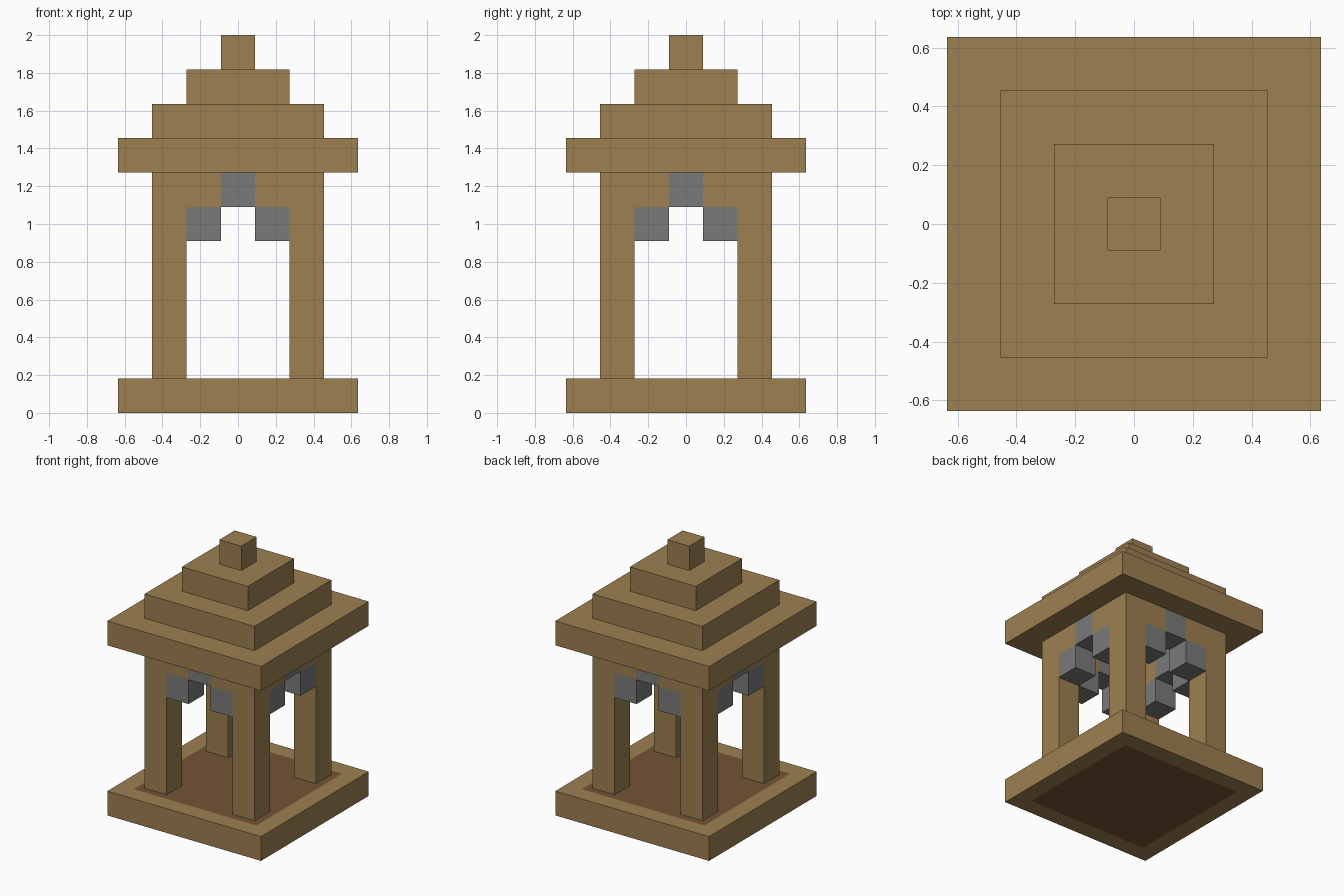
import bpy, bmesh
from mathutils import Matrix, Vector

cube = bpy.data.objects.get("Cube")
if cube:
    bpy.data.objects.remove(cube, do_unlink=True)

U = 2 / 11  # one block


def material(name, r, g, b):
    m = bpy.data.materials.new(name)
    m.use_nodes = True
    m.diffuse_color = (r, g, b, 1)
    m.node_tree.nodes["Principled BSDF"].inputs["Base Color"].default_value = (r, g, b, 1)
    return m


wood = material("light_wood", 0.337, 0.216, 0.083)
floor_wood = material("dark_wood", 0.168, 0.091, 0.034)
stone = material("grey_stone", 0.195, 0.195, 0.195)


def add_box(bm, center, size):
    """Box in block units: x, y centre, z of its underside."""
    x, y, z = center
    place = Matrix.Translation(Vector((x, y, z + size[2] / 2)) * U)
    scale = Matrix.Diagonal((*[s * U for s in size], 1))
    bmesh.ops.create_cube(bm, size=1, matrix=place @ scale)


def finish(bm, name, *mats):
    mesh = bpy.data.meshes.new(name)
    bm.to_mesh(mesh)
    bm.free()
    for m in mats:
        mesh.materials.append(m)
    obj = bpy.data.objects.new(name, mesh)
    bpy.context.collection.objects.link(obj)
    return obj


def box(name, center, size, mat):
    bm = bmesh.new()
    add_box(bm, center, size)
    return finish(bm, name, mat)


# Base slab with a dark floor panel inset on the top and underside
bm = bmesh.new()
add_box(bm, (0, 0, 0), (7, 7, 1))
bm.normal_update()
panels = [f for f in bm.faces if abs(f.normal.z) > 0.9]
bmesh.ops.inset_individual(bm, faces=panels, thickness=U)
for f in panels:
    f.material_index = 1
finish(bm, "base", wood, floor_wood)

# Corner pillars, each with a short lintel along both walls
for y_name, sy in (("front", -1), ("back", 1)):
    for x_name, sx in (("left", 1), ("right", -1)):
        corner = f"{y_name}_{x_name}"
        box(f"{corner}_pillar", (2 * sx, 2 * sy, 1), (1, 1, 6), wood)
        box(f"{corner}_lintel", (sx, 2 * sy, 6), (1, 1, 1), wood)
        box(f"{corner}_side_lintel", (2 * sx, sy, 6), (1, 1, 1), wood)

# Stone arch in every wall: a keystone and two lower blocks
for name, dx, dy in (("front", 0, -1), ("back", 0, 1), ("left", 1, 0), ("right", -1, 0)):
    box(f"{name}_keystone", (2 * dx, 2 * dy, 6), (1, 1, 1), stone)
    for i, s in enumerate((-1, 1), 1):
        box(f"{name}_arch_stone_{i}", (2 * dx + s * dy, 2 * dy + s * dx, 5), (1, 1, 1), stone)

# Stepped roof
for i, width in enumerate((7, 5, 3, 1)):
    box(f"roof_step_{i + 1}", (0, 0, 7 + i), (width, width, 1), wood)
